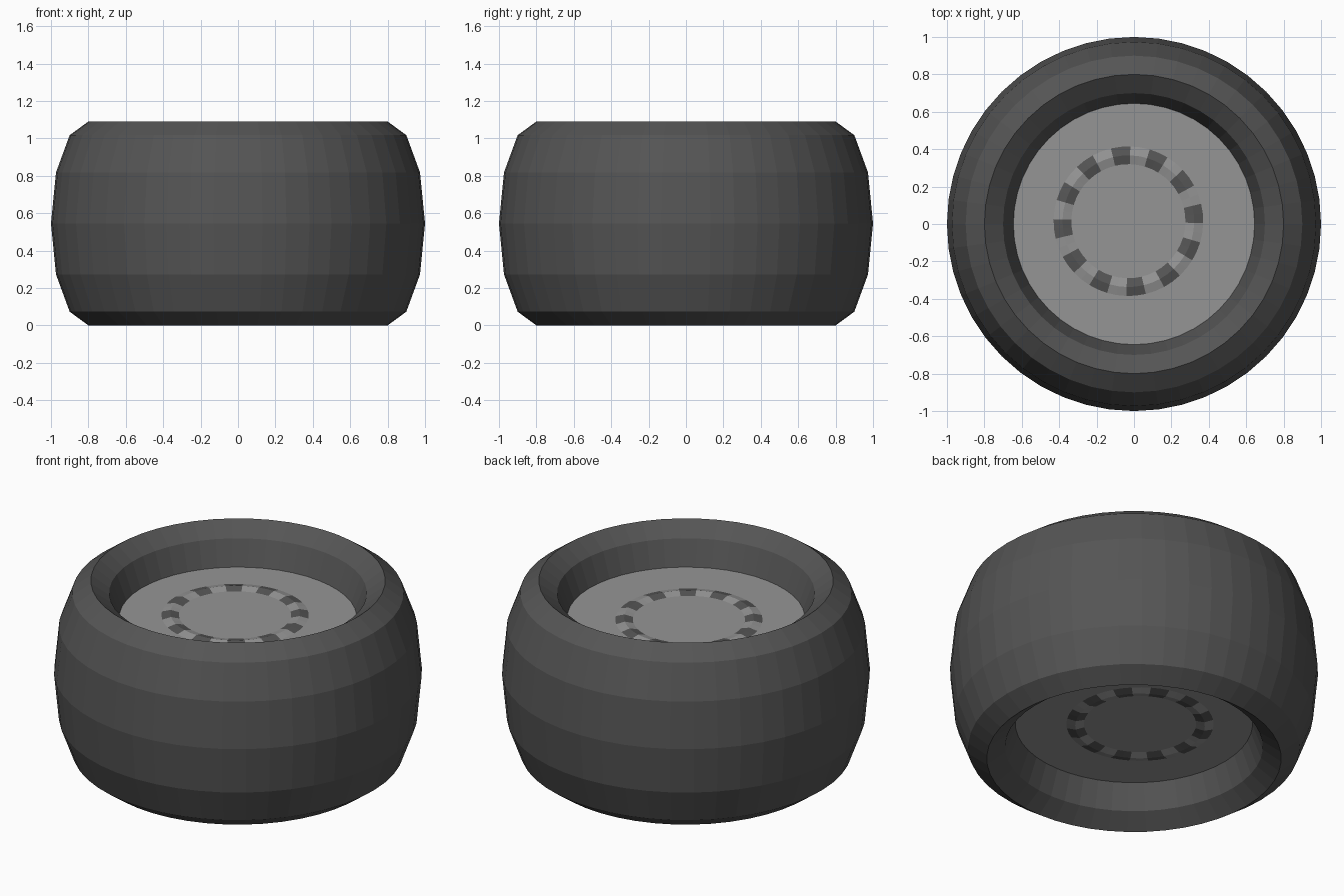
import bpy, bmesh
from math import sin, cos, pi, radians

if "Cube" in bpy.data.objects:
    bpy.data.objects.remove(bpy.data.objects["Cube"])

MID, HALF, SIDES = 0.545, 0.545, 48


def material(name, v):
    m = bpy.data.materials.new(name)
    m.diffuse_color = (v, v, v, 1)
    m.use_nodes = True
    m.node_tree.nodes["Principled BSDF"].inputs["Base Color"].default_value = m.diffuse_color
    return m


rubber = material("dark_rubber", 0.09)
metal = material("grey_metal", 0.30)


def revolve(name, profile, mats, pick=lambda i: 0, loc=(0, 0, 0), turn=0.0):
    """Sweep a closed (r, z) profile around z; pick(i) gives each slice's material."""
    bm = bmesh.new()
    rings = [[bm.verts.new((r * cos(2 * pi * i / SIDES), r * sin(2 * pi * i / SIDES), z))
              for r, z in profile] for i in range(SIDES)]
    n = len(profile)
    for i in range(SIDES):
        a, b = rings[i], rings[(i + 1) % SIDES]
        for j in range(n):
            k = (j + 1) % n
            f = bm.faces.new((a[j], b[j], b[k], a[k]))
            f.material_index = pick(i)
    bmesh.ops.recalc_face_normals(bm, faces=bm.faces)
    me = bpy.data.meshes.new(name)
    bm.to_mesh(me)
    bm.free()
    for m in mats:
        me.materials.append(m)
    ob = bpy.data.objects.new(name, me)
    ob.location = loc
    ob.rotation_euler.z = turn
    bpy.context.collection.objects.link(ob)
    return ob


# Tyre: 12-sided tube stretched along the axle
tyre_profile = [(0.8 + 0.2 * cos(pi * j / 6), MID + HALF * sin(pi * j / 6)) for j in range(12)]
revolve("tyre", tyre_profile, [rubber])

# Hub: plain disc recessed on both sides
bpy.ops.mesh.primitive_cylinder_add(vertices=SIDES, radius=0.645, depth=0.65, location=(0, 0, MID))
hub = bpy.context.object
hub.name = "hub_disc"
hub.data.materials.append(metal)

# Hub ring: low ridge on both faces with alternating dark and light blocks, slightly off centre
z0, z1, rise = 0.22, 0.87, 0.012
ring_profile = [(0.305, z0), (0.352, z0 - rise), (0.40, z0),
                (0.40, z1), (0.352, z1 + rise), (0.305, z1)]
revolve("hub_ring", ring_profile, [rubber, metal], lambda i: (i // 2) % 2,
        (-0.03, 0.015, 0), radians(-1.5))
